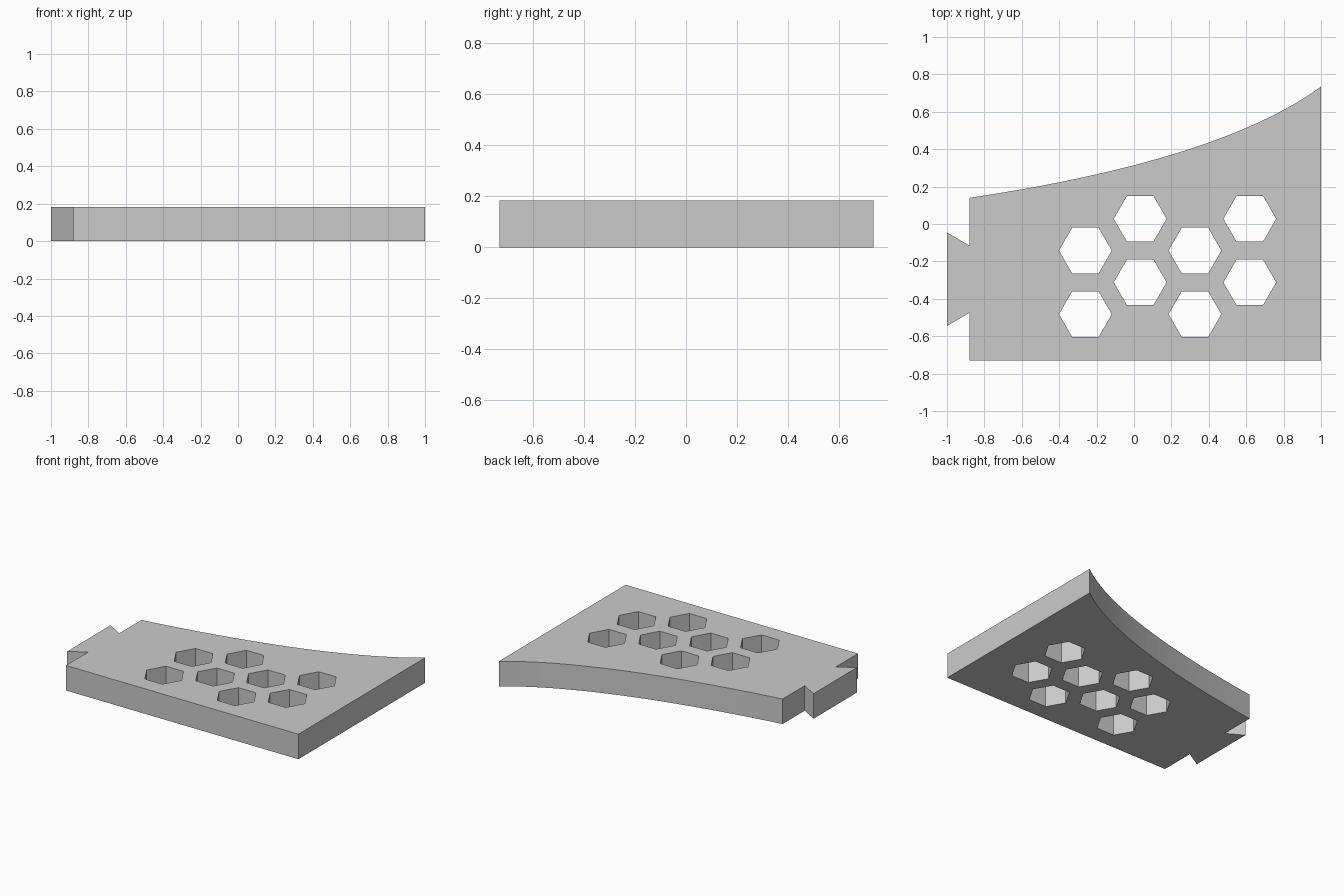
import bpy, bmesh
from math import cos, sin, pi
from mathutils import Vector

cube = bpy.data.objects.get("Cube")
if cube:
    bpy.data.objects.remove(cube, do_unlink=True)

THICK = 0.183

# Single flat grey
grey = bpy.data.materials.new("light_grey")
grey.use_nodes = True
colour = (0.6, 0.6, 0.6, 1)
grey.diffuse_color = colour
grey.node_tree.nodes["Principled BSDF"].inputs["Base Color"].default_value = colour


def prisms(name, outlines, z0, z1):
    """Extrude each closed outline upward into one object."""
    bm = bmesh.new()
    for outline in outlines:
        face = bm.faces.new([bm.verts.new((x, y, z0)) for x, y in outline])
        out = bmesh.ops.extrude_face_region(bm, geom=[face])["geom"]
        top = [v for v in out if isinstance(v, bmesh.types.BMVert)]
        bmesh.ops.translate(bm, verts=top, vec=(0, 0, z1 - z0))
    bmesh.ops.recalc_face_normals(bm, faces=bm.faces)
    mesh = bpy.data.meshes.new(name)
    bm.to_mesh(mesh)
    bm.free()
    mesh.materials.append(grey)
    obj = bpy.data.objects.new(name, mesh)
    bpy.context.collection.objects.link(obj)
    return obj


# Curved back edge, swept from the tall end to the short end
a, b, c = Vector((1, 0.735)), Vector((0.46, 0.34)), Vector((-0.88, 0.14))
STEPS = 32
curve = []
for i in range(STEPS + 1):
    t = i / STEPS
    curve.append(tuple(a * (1 - t) ** 2 + b * 2 * t * (1 - t) + c * t * t))

# Plate outline with a dovetail tab on the short end
tab = [(-0.88, -0.115), (-1, -0.045), (-1, -0.545), (-0.88, -0.475)]
outline = curve + tab + [(-0.88, -0.73), (1, -0.73)]
plate = prisms("plate", [outline], 0, THICK)

# Staggered hexagonal through holes, two per column
R = 0.141
holes = []
for col in range(4):
    for row in range(2):
        cx = -0.26 + col * 0.293
        cy = -0.482 + row * 0.34 + (col % 2) * 0.17
        holes.append([(cx + R * cos(k * pi / 3), cy + R * sin(k * pi / 3))
                      for k in range(6)])
cutter = prisms("hole_cutter", holes, -0.1, THICK + 0.1)
cutter.hide_render = True

cut = plate.modifiers.new("hex_holes", 'BOOLEAN')
cut.operation = 'DIFFERENCE'
cut.solver = 'EXACT'
cut.object = cutter
bpy.context.view_layer.objects.active = plate
bpy.ops.object.modifier_apply(modifier=cut.name)
bpy.data.objects.remove(cutter, do_unlink=True)
